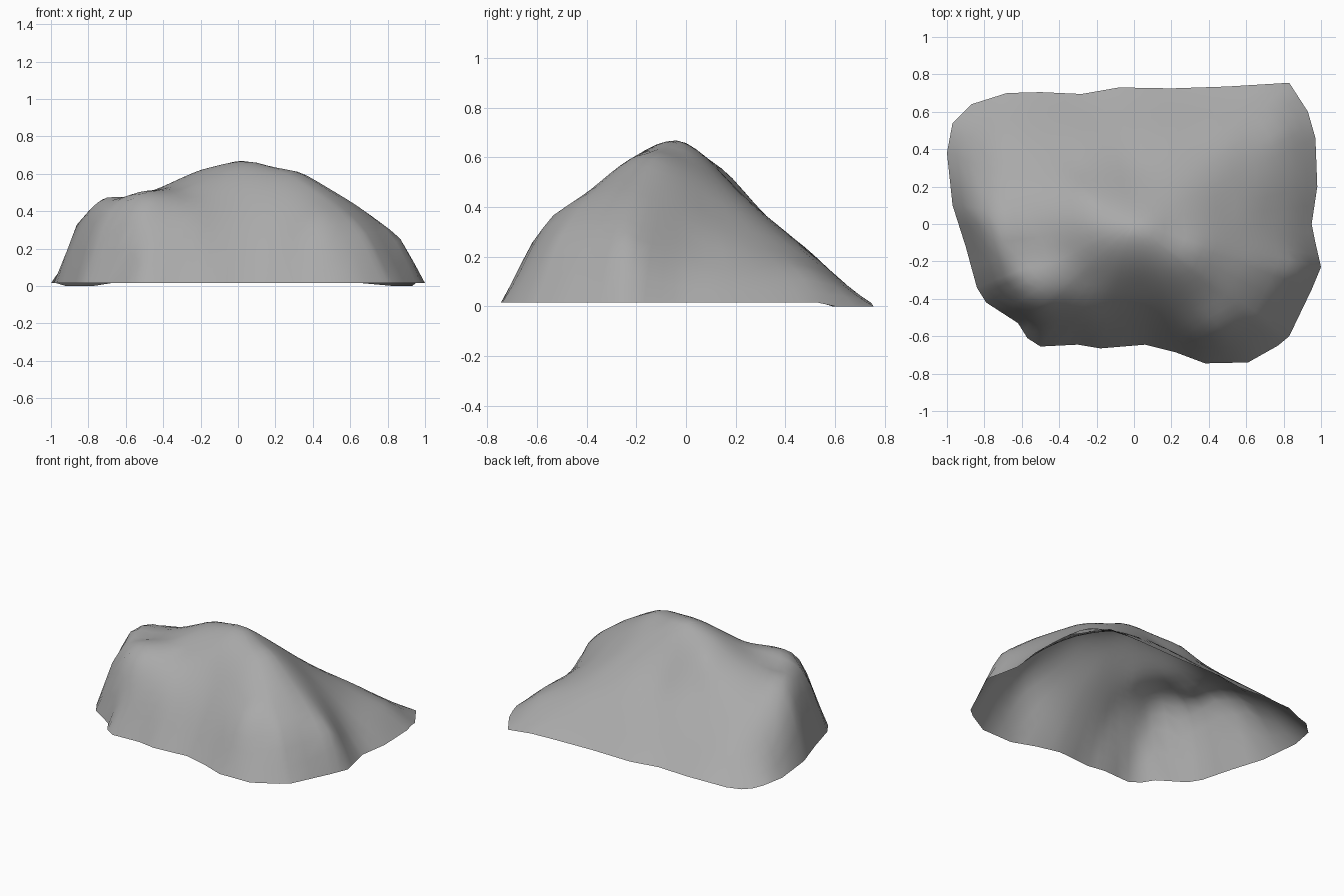
import bpy
import bmesh
from mathutils import Vector

default_cube = bpy.data.objects.get("Cube")
if default_cube:
    bpy.data.objects.remove(default_cube, do_unlink=True)

# Footprint of the mound, anticlockwise
FOOTPRINT = [
    (.95, 0), (.98, .2), (.97, .46), (.93, .6), (.83, .755), (.5, .735),
    (.2, .725), (-.08, .73), (-.28, .695), (-.5, .705), (-.68, .7),
    (-.87, .64), (-.97, .54), (-1, .38), (-.97, .1), (-.9, -.12),
    (-.84, -.34), (-.79, -.42), (-.62, -.53), (-.57, -.61), (-.5, -.655),
    (-.3, -.645), (-.18, -.665), (.06, -.645), (.22, -.685), (.38, -.745),
    (.61, -.74), (.77, -.65), (.83, -.6), (.95, -.35), (1, -.23), (.97, -.1),
]

# Landmarks of the slopes: x, y, height
SUMMIT = [
    (0, -.02, .665), (.1, -.02, .655), (-.2, -.02, .62), (.2, -.02, .615),
    (.33, -.14, .61), (.3, -.25, .575), (0, -.2, .6),
]
FRONT_FACE = [
    (.4, -.41, .45), (.42, -.59, .31), (0, -.35, .45), (0, -.5, .26),
    (-.25, -.3, .49), (-.25, -.5, .31), (-.48, -.45, .4), (-.6, -.46, .32),
    (.65, -.2, .42), (.65, -.36, .38), (.7, -.52, .26), (.9, -.25, .22),
]
LEFT_FLANK = [
    (.25, .16, .49), (.35, .3, .36), (.5, .1, .39), (.75, .06, .21),
    (.6, .32, .25), (.8, .5, .13), (.9, .25, .09),
]
RIGHT_FLANK = [
    (-.4, -.15, .52), (-.6, -.15, .46), (-.78, -.1, .41), (-.8, .05, .4),
    (-.88, .05, .31), (-.75, -.28, .34), (-.87, .25, .21), (-.6, .05, .46),
    (-.6, .3, .33),
]
BACK_SLOPE = [
    (-.25, .16, .54), (0, .16, .52), (-.3, .3, .37), (0, .3, .37),
    (-.3, .5, .2), (.1, .5, .22), (.5, .5, .21), (-.7, .5, .17),
]


def rim_height(x, y):
    """Most of the rim is level, with slight dips at two corners."""
    dips = y > .35 and .75 < abs(x) < .95
    return 0.0 if dips else .015


def kernel(a, b):
    return (a - b).length ** 1.5


def solve(matrix, values):
    """Gaussian elimination with row pivoting."""
    n = len(values)
    rows = [list(row) + [value] for row, value in zip(matrix, values)]
    for i in range(n):
        pivot = max(range(i, n), key=lambda r: abs(rows[r][i]))
        rows[i], rows[pivot] = rows[pivot], rows[i]
        for r in range(i + 1, n):
            factor = rows[r][i] / rows[i][i]
            if factor:
                for c in range(i, n + 1):
                    rows[r][c] -= factor * rows[i][c]
    result = [0.0] * n
    for i in reversed(range(n)):
        known = sum(rows[i][c] * result[c] for c in range(i + 1, n))
        result[i] = (rows[i][n] - known) / rows[i][i]
    return result


def make_height_function(landmarks):
    """Smooth surface through every landmark."""
    centres = [Vector((x, y)) for x, y, z in landmarks]
    matrix = [[kernel(a, b) for b in centres] + [1.0] for a in centres]
    matrix.append([1.0] * len(centres) + [0.0])
    weights = solve(matrix, [z for x, y, z in landmarks] + [0.0])

    def height(point):
        total = weights[-1]
        for weight, centre in zip(weights, centres):
            total += weight * kernel(point, centre)
        return max(total, 0.0)
    return height


# Rim with an extra point halfway along each side
rim = []
for index, corner in enumerate(FOOTPRINT):
    start = Vector(corner)
    end = Vector(FOOTPRINT[(index + 1) % len(FOOTPRINT)])
    rim += [start, start.lerp(end, .5)]

landmarks = SUMMIT + FRONT_FACE + LEFT_FLANK + RIGHT_FLANK + BACK_SLOPE
landmarks += [(p.x, p.y, rim_height(p.x, p.y)) for p in rim]
height = make_height_function(landmarks)

# Open shell: concentric rings shrinking from the rim to the summit
RINGS = 18
bm = bmesh.new()
rings = []
for step in range(RINGS):
    scale = 1 - step / RINGS
    ring = []
    for p in rim:
        q = p * scale
        ring.append(bm.verts.new((q.x, q.y, height(q))))
    rings.append(ring)
top = bm.verts.new((0, 0, height(Vector((0, 0)))))

count = len(rim)
for outer, inner in zip(rings, rings[1:]):
    for i in range(count):
        j = (i + 1) % count
        bm.faces.new((outer[i], outer[j], inner[j], inner[i]))
for i in range(count):
    bm.faces.new((rings[-1][i], rings[-1][(i + 1) % count], top))

mesh = bpy.data.meshes.new("rock_mound")
bm.to_mesh(mesh)
bm.free()
mound = bpy.data.objects.new("rock_mound", mesh)
bpy.context.collection.objects.link(mound)

# Plain grey stone
stone = bpy.data.materials.new("grey_stone")
stone.use_nodes = True
grey = (.4, .4, .4, 1)
stone.diffuse_color = grey
shader = next(n for n in stone.node_tree.nodes if n.type == "BSDF_PRINCIPLED")
shader.inputs["Base Color"].default_value = grey
shader.inputs["Roughness"].default_value = .9
mesh.materials.append(stone)
mesh.polygons.foreach_set("use_smooth", [True] * len(mesh.polygons))
